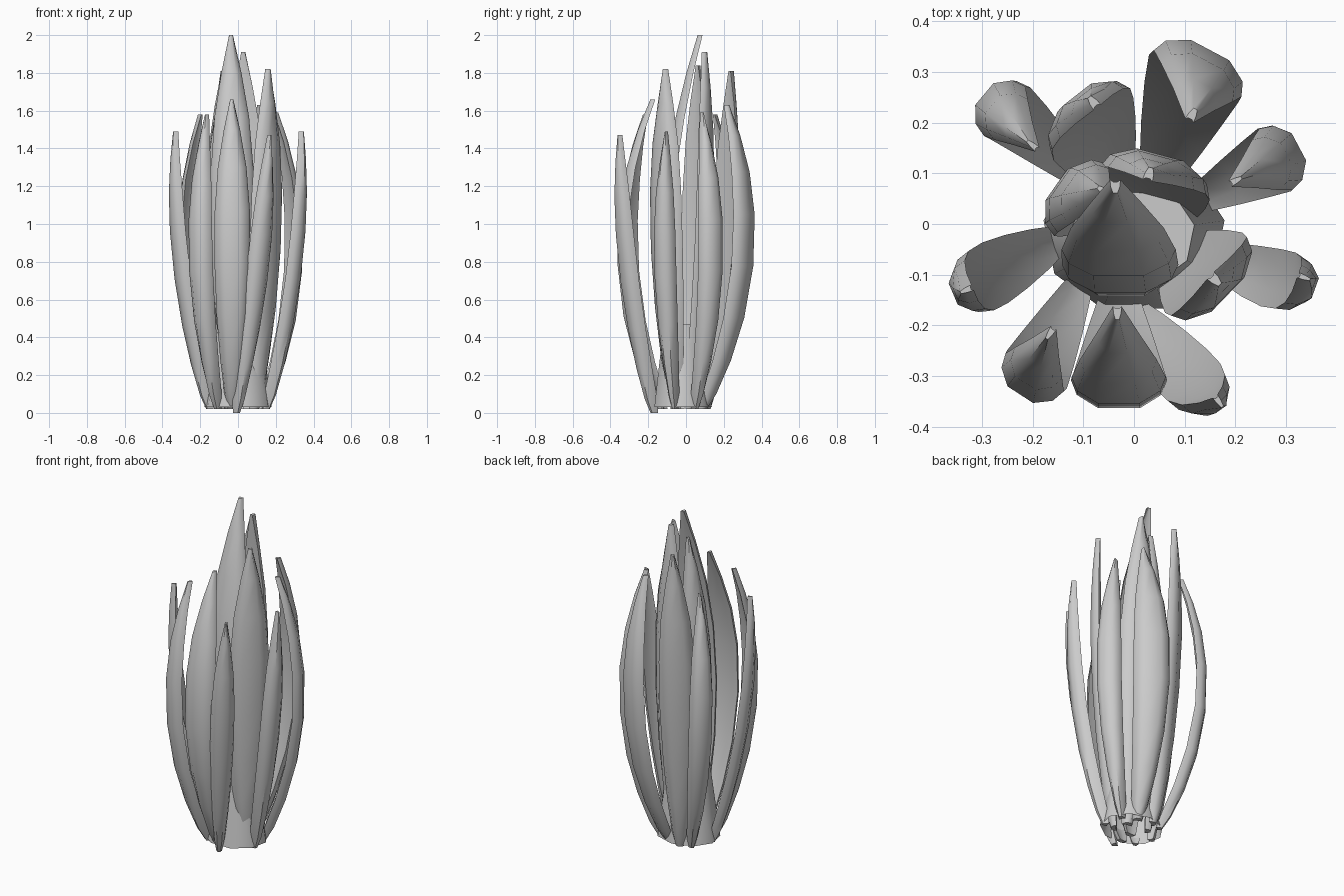
import bpy, bmesh, math
from mathutils import Vector

if "Cube" in bpy.data.objects:
    bpy.data.objects.remove(bpy.data.objects["Cube"])

# ring heights (fraction of leaf) with relative width and thickness
RINGS = [(0, .26, .6), (.05, .45, 1), (.16, .68, 1.1), (.30, .88, 1.1), (.47, 1, 1.05),
         (.64, .98, 1), (.78, .80, .9), (.90, .46, .7), (1, .09, .5)]
# fleshy crescent section: (across, outward)
SECTION = [(-.5, -.45), (-.44, .05), (-.22, .5), (.22, .5), (.44, .05), (.5, -.45), (.2, -.3), (-.2, -.3)]


def through(t, a, b, c, m=.62):
    """Quadratic passing a at 0, b at m and c at 1."""
    return (a * (t - m) * (t - 1) / m + b * t * (t - 1) / (m * (m - 1))
            + c * t * (t - m) / (1 - m))


def smooth(ob):
    bpy.ops.object.select_all(action='DESELECT')
    ob.select_set(True)
    bpy.context.view_layer.objects.active = ob
    bpy.ops.object.shade_smooth_by_angle(angle=math.radians(50))


def add_leaf(name, base, mid, tip, width, facing, z0=.02, thick=.055):
    a = math.radians(facing)
    out = Vector((math.cos(a), math.sin(a), 0))
    side = Vector((-out.y, out.x, 0))
    bm = bmesh.new()
    rings = []
    for t, w, th in RINGS:
        c = Vector((through(t, base[0], mid[0], tip[0]),
                    through(t, base[1], mid[1], tip[1]), z0 + (tip[2] - z0) * t))
        rings.append([bm.verts.new(c + side * u * width * w + out * v * thick * th)
                      for u, v in SECTION])
    n = len(SECTION)
    for r, s in zip(rings, rings[1:]):
        for i in range(n):
            j = (i + 1) % n
            bm.faces.new((r[i], r[j], s[j], s[i]))
    bm.faces.new(rings[0])
    bm.faces.new(rings[-1])
    bmesh.ops.recalc_face_normals(bm, faces=bm.faces)
    me = bpy.data.meshes.new(name)
    bm.to_mesh(me)
    bm.free()
    ob = bpy.data.objects.new(name, me)
    bpy.context.collection.objects.link(ob)
    smooth(ob)


# leaves: base xy, widest xy, tip xyz, width, facing angle
LEAVES = [
    ("back_right_leaf", (.05, .09), (.137, .32), (.115, .215, 1.63), .20, 62),
    ("back_leaf", (-.04, .11), (-.10, .225), (-.08, .24, 1.81), .20, 128),
    ("back_left_leaf", (-.10, .09), (-.275, .24), (-.20, .155, 1.58), .13, 140),
    ("right_back_leaf", (.13, .05), (.303, .14), (.20, .085, 1.59), .14, 28),
    ("left_leaf", (-.15, -.03), (-.322, -.12), (-.33, -.13, 1.49), .13, 203),
    ("right_leaf", (.15, -.06), (.32, -.12), (.335, -.105, 1.49), .12, 340),
    ("front_left_leaf", (-.11, -.12), (-.21, -.315), (-.165, -.215, 1.58), .14, 237),
    ("front_leaf", (-.03, -.14), (-.03, -.33), (-.033, -.175, 1.66), .19, 270),
    ("front_right_leaf", (-.005, -.17), (.13, -.33), (.167, -.35, 1.47), .13, 305, .0),
    ("inner_right_leaf", (.09, -.06), (.165, -.12), (.16, -.11, 1.82), .22, 316),
    ("center_front_leaf", (-.02, -.06), (-.03, -.08), (-.037, .075, 2.0), .23, 270),
    ("center_back_leaf", (.06, .02), (.045, .11), (.03, .098, 1.91), .22, 75),
    ("center_left_leaf", (-.07, .03), (-.125, .065), (-.06, .065, 1.84), .17, 145),
]
for leaf in LEAVES:
    add_leaf(*leaf)

# short tapered stem holding the leaf bases, open underneath
bpy.ops.mesh.primitive_cone_add(vertices=9, radius1=.165, radius2=.11, depth=.44,
                                location=(0, -.02, .25))
stem = bpy.context.object
stem.name = "stem"
stem.scale = (1.1, .95, 1)
bm = bmesh.new()
bm.from_mesh(stem.data)
bmesh.ops.delete(bm, geom=[f for f in bm.faces if f.normal.z < -.9], context='FACES')
bm.to_mesh(stem.data)
bm.free()
smooth(stem)
